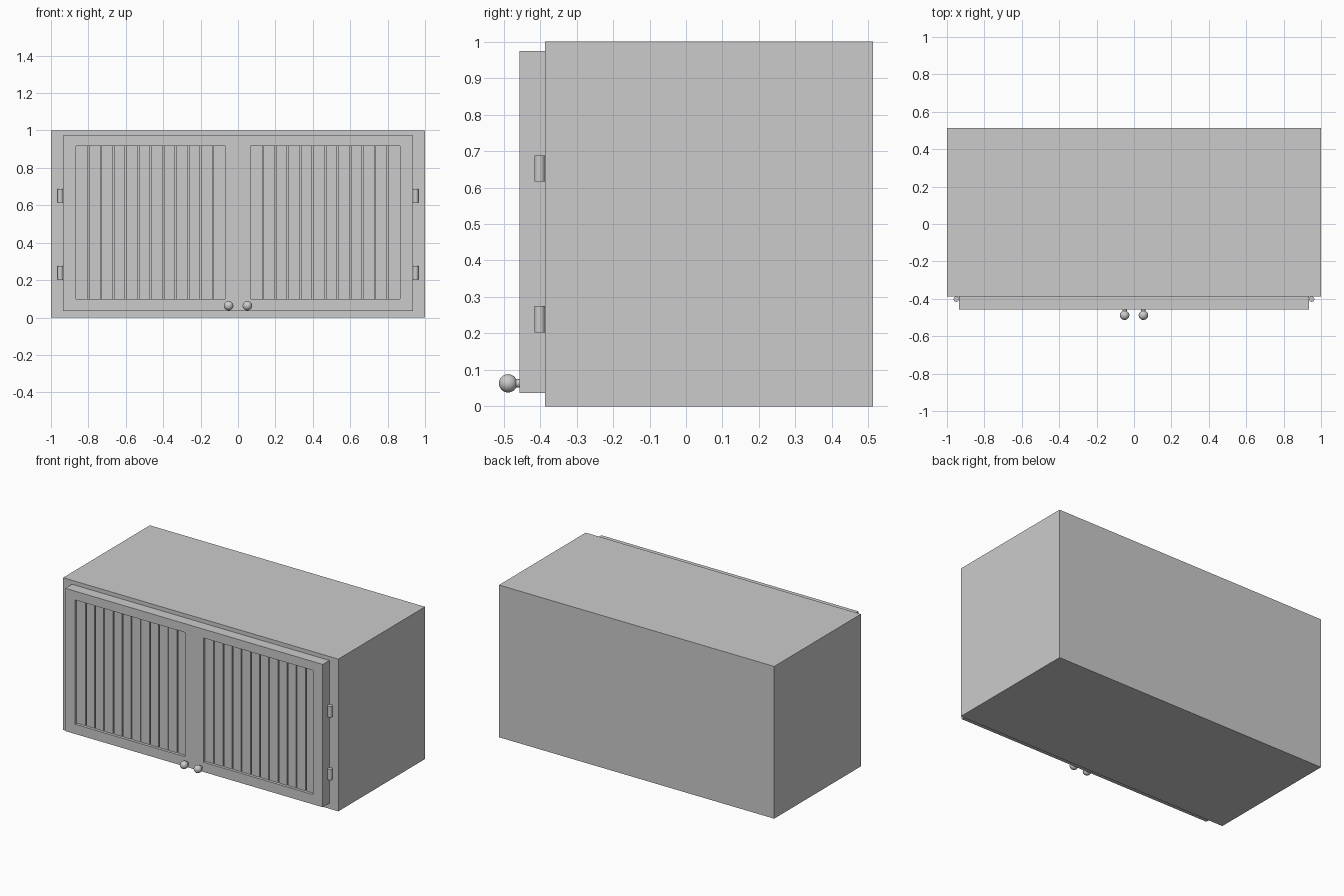
import bpy
from math import radians

if "Cube" in bpy.data.objects:
    bpy.data.objects.remove(bpy.data.objects["Cube"])

BODY_FRONT, BACK = -0.387, 0.513
DOOR_FRONT = -0.456
POCKET, RECESS, GAP, PLANKS = 0.03, 0.018, 0.007, 12
X_IN, X_OUT, Z_LO, Z_HI = 0.067, 0.866, 0.10, 0.916


def box(name, x0, x1, y0, y1, z0, z1):
    bpy.ops.mesh.primitive_cube_add(size=1, location=((x0 + x1) / 2, (y0 + y1) / 2, (z0 + z1) / 2))
    ob = bpy.context.object
    ob.name = name
    ob.scale = (x1 - x0, y1 - y0, z1 - z0)
    bpy.ops.object.transform_apply(location=False, rotation=False, scale=True)
    return ob


def cylinder(name, r, h, loc, rot=(0, 0, 0)):
    bpy.ops.mesh.primitive_cylinder_add(vertices=24, radius=r, depth=h, location=loc, rotation=rot)
    bpy.context.object.name = name
    bpy.ops.object.shade_smooth_by_angle(angle=radians(40))


# Cabinet carcass and door front
box("cabinet_body", -1, 1, BODY_FRONT, BACK, 0, 1)
door = box("door_frame", -0.935, 0.935, DOOR_FRONT, BODY_FRONT, 0.036, 0.974)

for s, side in ((-1, "left"), (1, "right")):
    # Recessed panel opening
    xa, xb = sorted((s * X_IN, s * X_OUT))
    cutter = box("panel_cutter", xa, xb, DOOR_FRONT - 0.1, DOOR_FRONT + POCKET, Z_LO, Z_HI)
    cutter.hide_render = True
    mod = door.modifiers.new("panel_opening", 'BOOLEAN')
    mod.operation = 'DIFFERENCE'
    mod.solver = 'EXACT'
    mod.object = cutter
    bpy.context.view_layer.objects.active = door
    bpy.ops.object.modifier_apply(modifier=mod.name)
    bpy.data.objects.remove(cutter)

    # Vertical planks separated by narrow grooves
    w = (xb - xa) / PLANKS
    for i in range(PLANKS):
        a = xa + i * w + (GAP / 2 if i else 0)
        b = xa + (i + 1) * w - (GAP / 2 if i < PLANKS - 1 else 0)
        box(f"{side}_plank", a, b, DOOR_FRONT + RECESS, DOOR_FRONT + POCKET, Z_LO, Z_HI)

    # Hinge barrels
    for z in (0.239, 0.652):
        cylinder(f"{side}_hinge", 0.0145, 0.072, (s * 0.95, -0.4015, z))

    # Knob with stem
    cylinder(f"{side}_knob_stem", 0.0115, 0.03, (s * 0.05, -0.466, 0.063), (radians(90), 0, 0))
    bpy.ops.mesh.primitive_uv_sphere_add(segments=32, ring_count=16, radius=0.025,
                                         location=(s * 0.05, -0.488, 0.063))
    bpy.context.object.name = f"{side}_knob"
    bpy.ops.object.shade_smooth()
